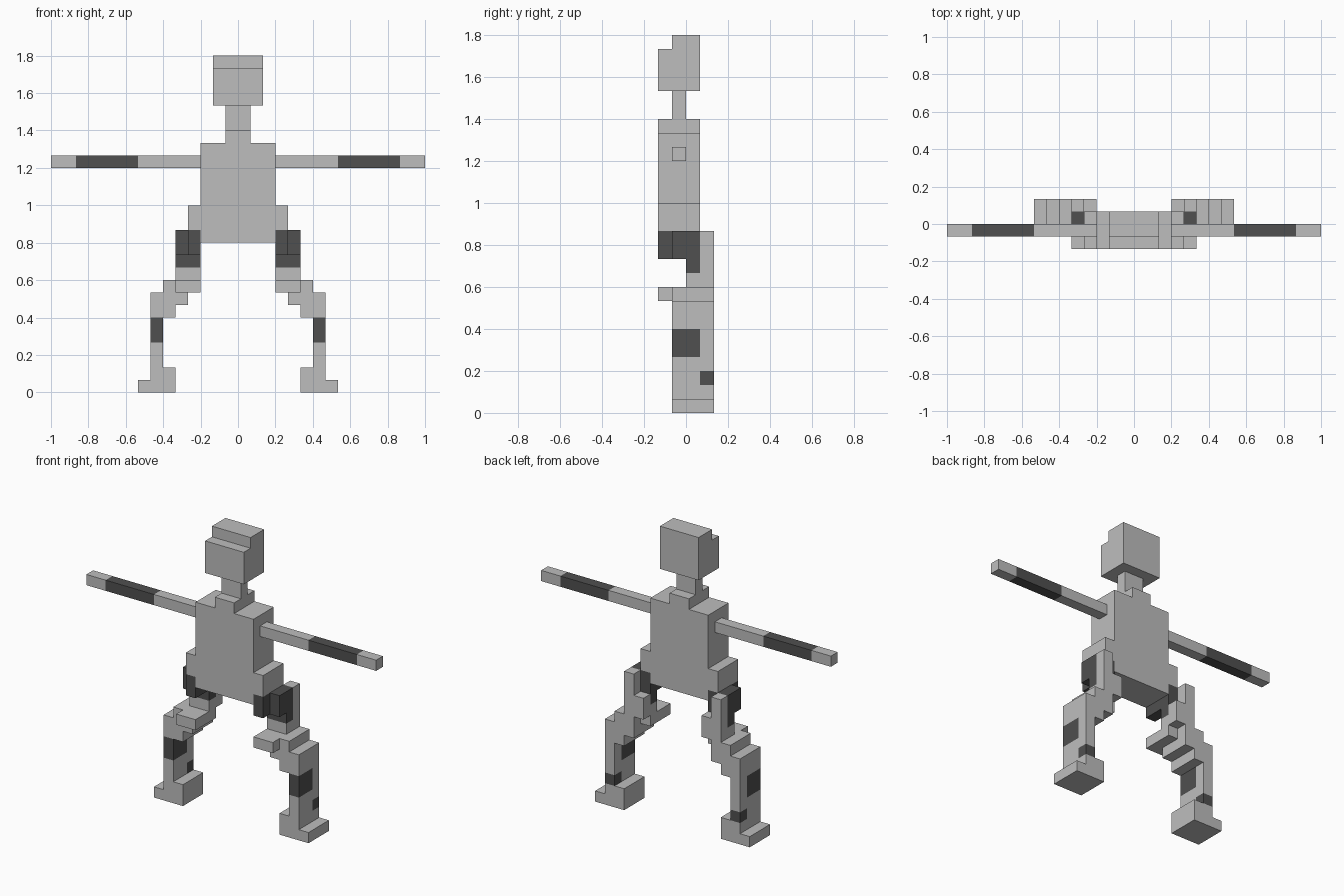
import bpy, bmesh, math
from mathutils import Vector

if "Cube" in bpy.data.objects:
    bpy.data.objects.remove(bpy.data.objects["Cube"], do_unlink=True)

U = 1 / 15  # edge length of one block


def material(name, value):
    m = bpy.data.materials.new(name)
    m.use_nodes = True
    col = (value, value, value, 1)
    m.diffuse_color = col
    m.node_tree.nodes["Principled BSDF"].inputs["Base Color"].default_value = col
    return m


GREY, DARK = 0, 1
MATS = [material("light_grey", 0.515), material("dark_grey", 0.08)]
DIRS = [Vector(d) for d in ((1, 0, 0), (-1, 0, 0), (0, 1, 0), (0, -1, 0), (0, 0, 1), (0, 0, -1))]


def part(name, boxes, mirror=False):
    """One block-built shell from boxes (x0, x1, y0, y1, z0, z1, colour); later boxes repaint."""
    cells = {}
    for x0, x1, y0, y1, z0, z1, colour in boxes:
        for x in range(x0, x1):
            for y in range(y0, y1):
                for z in range(z0, z1):
                    cells[(-1 - x if mirror else x, y, z)] = colour
    bm = bmesh.new()
    verts = {}
    for cell, colour in cells.items():
        centre = Vector(cell) + Vector((0.5, 0.5, 0.5))
        for n in DIRS:
            if tuple(int(c) for c in Vector(cell) + n) in cells:
                continue
            a = Vector((n.y, n.z, n.x))
            b = n.cross(a)
            loop = []
            for s, t in ((1, 1), (-1, 1), (-1, -1), (1, -1)):
                p = centre + (n + a * s + b * t) / 2
                key = tuple(round(c) for c in p)
                if key not in verts:
                    verts[key] = bm.verts.new(Vector(key) * U)
                loop.append(verts[key])
            f = bm.faces.new(loop)
            f.material_index = colour
    # merge coplanar blocks of one colour into larger flat faces
    bmesh.ops.dissolve_limit(bm, angle_limit=math.radians(1), verts=bm.verts[:],
                             edges=bm.edges[:], delimit={'MATERIAL'})
    me = bpy.data.meshes.new(name)
    bm.to_mesh(me)
    bm.free()
    for m in MATS:
        me.materials.append(m)
    bpy.context.collection.objects.link(bpy.data.objects.new(name, me))


# head with a stepped brow, and neck
part("head", [(-2, 2, -2, 1, 23, 26, GREY), (-2, 2, -1, 1, 26, 27, GREY)])
part("neck", [(-1, 1, -1, 0, 21, 23, GREY)])

# torso with collar and hips
part("torso", [(-3, 3, -2, 1, 12, 20, GREY), (-1, 1, -2, 1, 20, 21, GREY),
               (-4, 4, -2, 1, 13, 15, GREY)])

for side, flip in (("left", False), ("right", True)):
    # straight arm with a dark band
    part(side + "_arm", [(3, 15, -1, 0, 18, 19, GREY), (8, 13, -1, 0, 18, 19, DARK)], flip)
    # dark thigh in front of a grey back column
    part(side + "_thigh", [
        (3, 4, -2, 1, 11, 13, DARK),
        (4, 5, -1, 1, 11, 13, DARK),
        (3, 5, 0, 1, 10, 11, DARK),
        (3, 5, 0, 2, 9, 10, GREY),
        (3, 4, 1, 2, 10, 11, GREY),
        (4, 5, 1, 2, 10, 13, GREY)], flip)
    # stepped knee
    part(side + "_knee", [
        (3, 5, -2, 1, 8, 9, GREY),
        (4, 6, -1, 2, 8, 9, GREY),
        (4, 6, -1, 2, 7, 8, GREY),
        (5, 6, -1, 2, 6, 7, GREY)], flip)
    # shin with calf and ankle patches
    part(side + "_shin", [
        (6, 7, -1, 2, 2, 8, GREY),
        (6, 7, -1, 1, 4, 6, DARK),
        (6, 7, 1, 2, 2, 3, DARK)], flip)
    # foot with raised inner half
    part(side + "_foot", [(5, 8, -1, 2, 0, 1, GREY), (5, 7, -1, 2, 1, 2, GREY)], flip)
